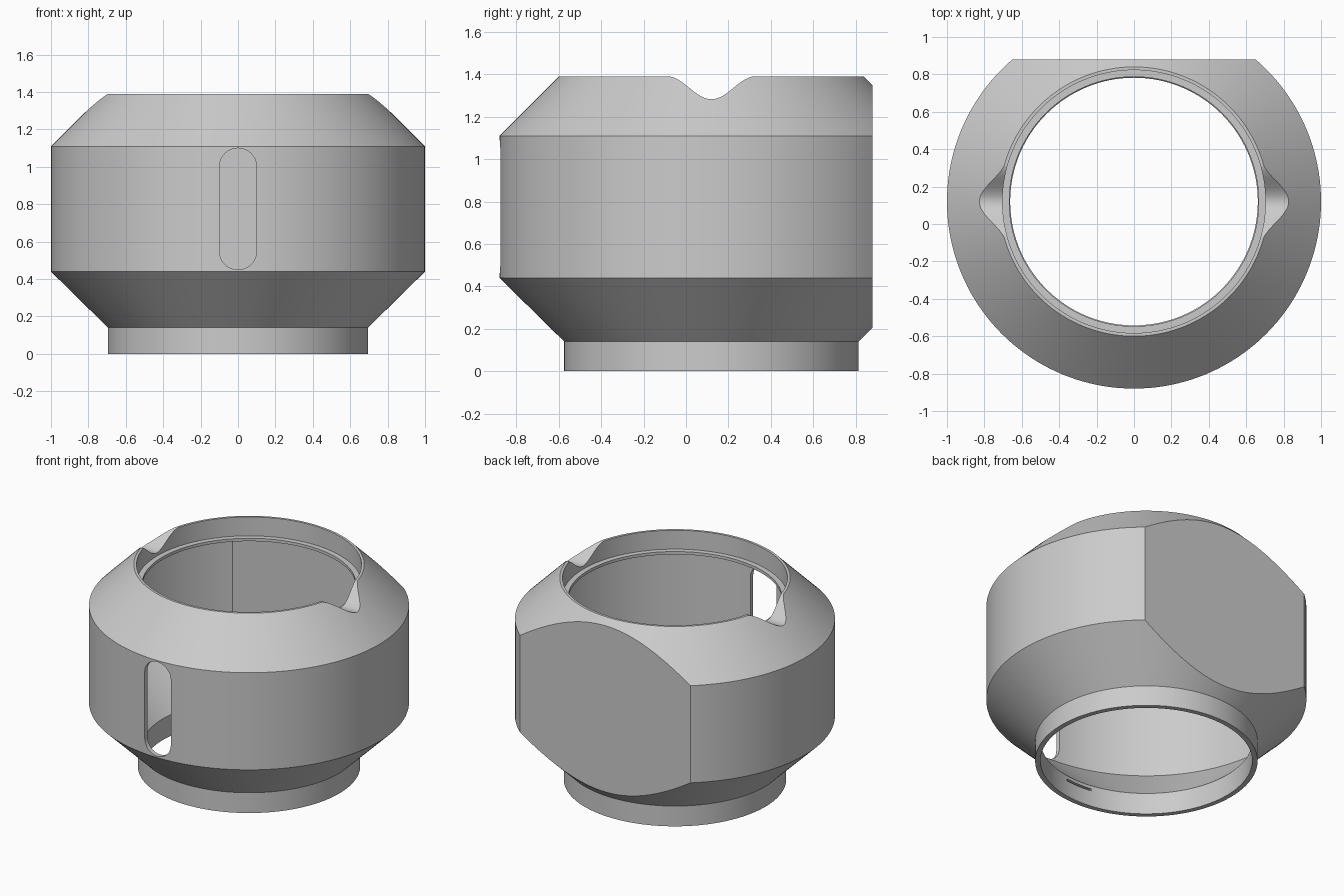
import bpy, bmesh, math
from mathutils import Vector

if "Cube" in bpy.data.objects:
    bpy.data.objects.remove(bpy.data.objects["Cube"])

AXIS_Y = 0.12
SEG = 160


def finish(bm, name):
    bmesh.ops.recalc_face_normals(bm, faces=bm.faces[:])
    me = bpy.data.meshes.new(name)
    bm.to_mesh(me)
    bm.free()
    ob = bpy.data.objects.new(name, me)
    bpy.context.collection.objects.link(ob)
    return ob


def lathe(name, profile, flat_y):
    """Capped solid of revolution, sliced flat at the back."""
    bm = bmesh.new()
    rings = []
    for r, z in profile:
        rings.append([bm.verts.new((r * math.cos(2 * math.pi * i / SEG),
                                    AXIS_Y + r * math.sin(2 * math.pi * i / SEG), z))
                      for i in range(SEG)])
    for a, b in zip(rings, rings[1:]):
        for i in range(SEG):
            j = (i + 1) % SEG
            bm.faces.new((a[i], a[j], b[j], b[i]))
    bm.faces.new(rings[0][::-1])
    bm.faces.new(rings[-1])
    bmesh.ops.bisect_plane(bm, geom=bm.verts[:] + bm.edges[:] + bm.faces[:],
                           plane_co=(0, flat_y, 0), plane_no=(0, 1, 0), clear_outer=True)
    bmesh.ops.holes_fill(bm, edges=[e for e in bm.edges if e.is_boundary], sides=0)
    return finish(bm, name)


def prism(name, points, offset):
    """Extrude a polygon of 3D points along a vector."""
    bm = bmesh.new()
    face = bm.faces.new([bm.verts.new(p) for p in points])
    ext = bmesh.ops.extrude_face_region(bm, geom=[face], use_keep_orig=True)
    verts = [g for g in ext['geom'] if isinstance(g, bmesh.types.BMVert)]
    bmesh.ops.translate(bm, verts=verts, vec=Vector(offset))
    return finish(bm, name)


# outer shell
body = lathe("housing_shell", [(0.695, 0), (0.695, 0.14), (1.0, 0.44), (1.0, 1.11),
                               (0.72, 1.39)], 0.88)

# hollow interior: lower neck, thin-walled chamber, lip and upper seat
cavity = lathe("cavity_cutter", [(0.662, -0.1), (0.662, 0.147), (0.97, 0.452), (0.97, 1.098),
                                 (0.828, 1.24), (0.667, 1.24), (0.667, 1.26),
                                 (0.703, 1.26), (0.703, 1.5)], 0.85)

# rounded slot in the front wall
slot_pts = []
for zc, start in ((1.0, 0), (0.55, math.pi)):
    for i in range(17):
        a = start + math.pi * i / 16
        slot_pts.append((0.1 * math.cos(a), -1.2, zc + 0.1 * math.sin(a)))
slot = prism("slot_cutter", slot_pts, (0, 0.7, 0))

# smooth finger notches across both sides of the rim
notch_pts = [(-1.2, AXIS_Y - 0.21, 1.6)]
for i in range(33):
    t = -1 + 2 * i / 32
    z = 1.3375 - 0.0545 * math.cos(math.pi * t)
    notch_pts.append((-1.2, AXIS_Y + 0.21 * t, z))
notch_pts.append((-1.2, AXIS_Y + 0.21, 1.6))
notch = prism("notch_cutter", notch_pts, (2.4, 0, 0))

# fine groove inside the neck at the front
groove = prism("groove_cutter", [(-0.1, -0.56, 0.11), (0.1, -0.56, 0.11),
                                 (0.1, -0.56, 0.125), (-0.1, -0.56, 0.125)], (0, 0.08, 0))

cutters = (cavity, slot, notch, groove)
for c in cutters:
    m = body.modifiers.new(c.name, 'BOOLEAN')
    m.operation = 'DIFFERENCE'
    m.solver = 'EXACT'
    m.object = c

bpy.context.view_layer.objects.active = body
body.select_set(True)
for m in list(body.modifiers):
    bpy.ops.object.modifier_apply(modifier=m.name)
for c in cutters:
    bpy.data.objects.remove(c)

bpy.ops.object.shade_smooth_by_angle(angle=math.radians(25))
